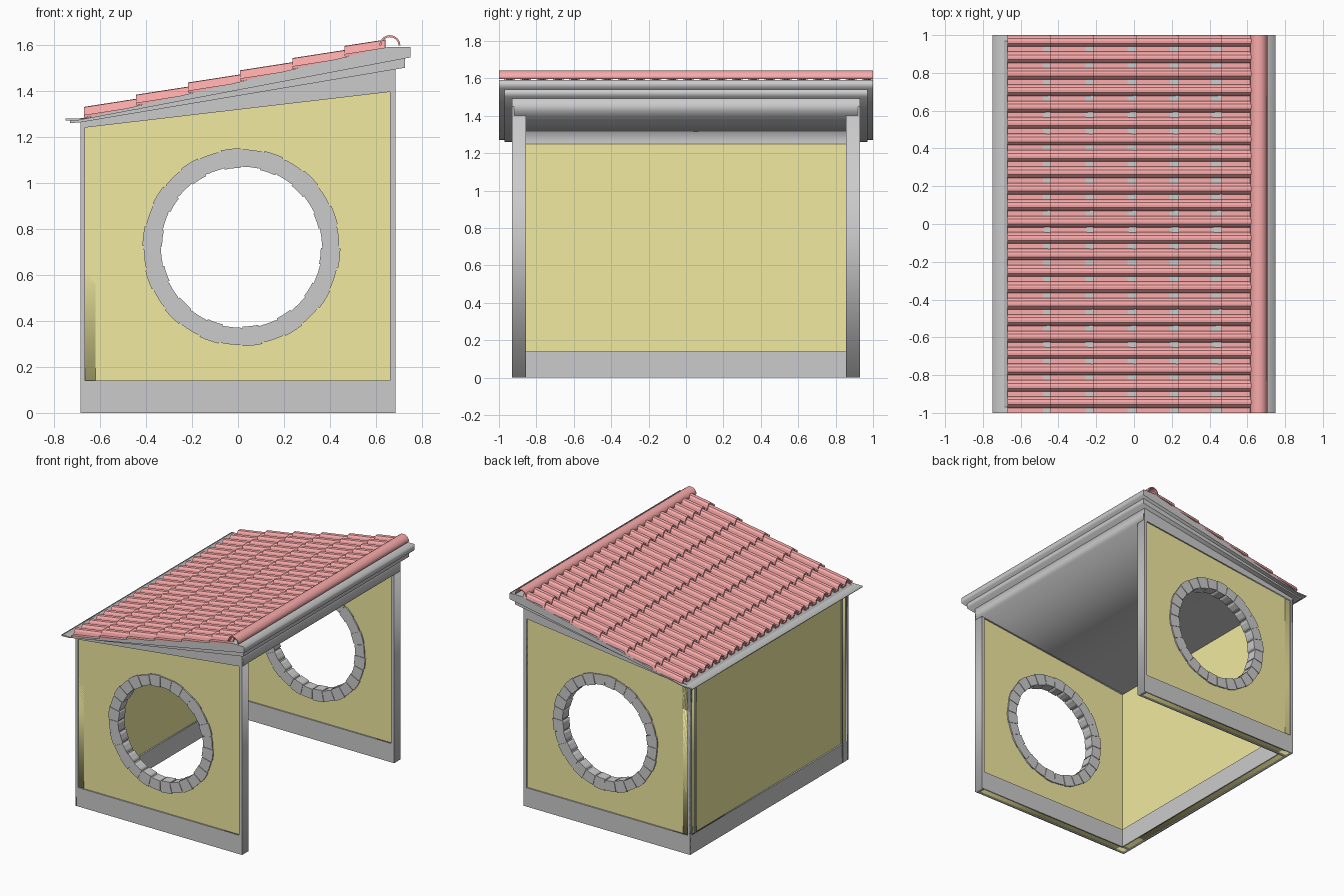
import bpy, bmesh
from math import pi, sin, cos

if "Cube" in bpy.data.objects:
    bpy.data.objects.remove(bpy.data.objects["Cube"])

def material(name, rgb):
    m = bpy.data.materials.new(name)
    m.diffuse_color = (*rgb, 1)
    m.use_nodes = True
    m.node_tree.nodes["Principled BSDF"].inputs["Base Color"].default_value = m.diffuse_color
    return m

YELLOW = material("yellow_plaster", (0.88, 0.82, 0.35))
RED = material("red_tile", (0.95, 0.40, 0.40))

def add_mesh(name, mesh, mat=None):
    ob = bpy.data.objects.new(name, mesh)
    bpy.context.collection.objects.link(ob)
    if mat:
        mesh.materials.clear()
        mesh.materials.append(mat)
    return ob

def extrude(name, loops, a, b, axis="y", mat=None):
    """Fill 2D loops (inner ones become holes) and extrude from a to b along y or x."""
    cu = bpy.data.curves.new(name, "CURVE")
    cu.dimensions, cu.fill_mode, cu.extrude = "2D", "BOTH", (b - a) / 2
    for pts in loops:
        sp = cu.splines.new("POLY")
        sp.points.add(len(pts) - 1)
        for p, (u, v) in zip(sp.points, pts):
            p.co = (u, v, 0, 1)
        sp.use_cyclic_u = True
    tmp = bpy.data.objects.new(name + "_curve", cu)
    bpy.context.collection.objects.link(tmp)
    bpy.context.view_layer.update()
    dg = bpy.context.evaluated_depsgraph_get()
    me = bpy.data.meshes.new_from_object(tmp.evaluated_get(dg))
    bpy.data.objects.remove(tmp)
    bm = bmesh.new()
    bm.from_mesh(me)
    bmesh.ops.remove_doubles(bm, verts=bm.verts, dist=1e-5)
    bmesh.ops.recalc_face_normals(bm, faces=bm.faces)
    bm.to_mesh(me)
    bm.free()
    ob = add_mesh(name, me, mat)
    mid = (a + b) / 2
    ob.rotation_euler = (pi / 2, 0, 0 if axis == "y" else pi / 2)
    ob.location = (0, mid, 0) if axis == "y" else (mid, 0, 0)
    return ob

def rect(u0, u1, v0, v1):
    return [(u0, v0), (u1, v0), (u1, v1), (u0, v1)]

CX, CZ = 0.015, 0.72          # round window centre

def arc(r, a0, a1, n):
    return [(CX + r * cos(a0 + (a1 - a0) * i / n), CZ + r * sin(a0 + (a1 - a0) * i / n))
            for i in range(n + 1)]

def circle(r, n=72):
    return arc(r, 0, 2 * pi * (n - 1) / n, n - 1)

# Side walls: yellow core, grey frames on both faces, round stone window
outline = [(-0.685, 0), (0.685, 0), (0.685, 1.40), (-0.685, 1.24)]
opening = [(-0.665, 0.14), (0.66, 0.14), (0.66, 1.395), (-0.665, 1.24)]
frame_outline = [(-0.685, 0), (0.685, 0), (0.685, 1.45), (-0.685, 1.255)]
core = [(-0.675, 0.008), (0.67, 0.008), (0.67, 1.40), (-0.675, 1.245)]
stones, n = [], 28
for i in range(n):
    a = 2 * pi * i / n
    gap = 0.012
    r0, r1 = (0.345, 0.43) if i % 2 else (0.35, 0.425)
    stones.append(arc(r0, a + gap, a + 2 * pi / n - gap, 3)
                  + arc(r1, a + 2 * pi / n - gap, a + gap, 3))
for s, side in ((-1, "front"), (1, "rear")):
    def span(d0, d1):
        return sorted((s * d0, s * d1))
    extrude(side + "_wall_panel", [core, circle(0.39)], *span(0.865, 0.92), mat=YELLOW)
    extrude(side + "_outer_frame", [frame_outline, opening], *span(0.92, 0.93))
    extrude(side + "_inner_frame", [outline, opening], *span(0.855, 0.865))
    extrude(side + "_end_post", [rect(0.66, 0.685, 0, 1.40)], *span(0.855, 0.93))
    extrude(side + "_window_ring", [circle(0.424), circle(0.352)], *span(0.859, 0.926))
    extrude(side + "_window_stones", stones, *span(0.855, 0.93))

# Back wall: yellow core with outer frame and inner skirting
extrude("back_wall_panel", [rect(-0.92, 0.92, 0.008, 1.25)], -0.675, -0.62, "x", YELLOW)
extrude("back_frame", [rect(-0.93, 0.93, 0, 1.255), rect(-0.91, 0.91, 0.14, 1.24)],
        -0.685, -0.675, "x")
extrude("back_skirting", [rect(-0.86, 0.86, 0, 0.14)], -0.62, -0.61, "x")

# Wedge-shaped roof layers, each wider than the one below
extrude("roof_beam", [[(-0.685, 1.24), (0.685, 1.40), (0.685, 1.50), (-0.685, 1.264)]],
        -0.93, 0.93)
extrude("lower_cornice", [[(-0.73, 1.26), (-0.69, 1.262), (0.725, 1.50),
                           (0.725, 1.545), (-0.73, 1.272)]], -0.97, 0.97)
extrude("upper_cornice", [[(-0.75, 1.27), (-0.69, 1.272), (0.75, 1.545), (0.75, 1.59),
                           (0.65, 1.59), (-0.67, 1.28), (-0.75, 1.28)]], -1, 1)

# Roof tiles: six overlapping courses of rolls and pans
COLS = 23
pitch = 2 / COLS
unit = [(0, -0.035), (0.30, -0.035), (0.37, -0.014), (0.50, -0.002),
        (0.65, 0), (0.80, -0.002), (0.93, -0.014)]
section = [(-1 + (c + t) * pitch, h) for c in range(COLS) for t, h in unit] + [(1, -0.035)]
bm = bmesh.new()
for k in range(6):
    x0, z0 = -0.67 + 0.2265 * k, 1.33 + 0.053 * k
    x1 = min(x0 + 0.25, 0.64)
    z1 = z0 + 0.155 * (x1 - x0)
    lo = [bm.verts.new((x0, y, z0 + h)) for y, h in section]
    hi = [bm.verts.new((x1, y, z1 + h)) for y, h in section]
    for i in range(len(section) - 1):
        bm.faces.new((lo[i], hi[i], hi[i + 1], lo[i + 1]))
me = bpy.data.meshes.new("roof_tiles")
bm.to_mesh(me)
bm.free()
tiles = add_mesh("roof_tiles", me, RED)
sol = tiles.modifiers.new("thickness", "SOLIDIFY")
sol.thickness, sol.offset = 0.012, -1

# Curved ridge cap along the high edge
def cap(r, rz, n=8):
    return [(0.66 + r * cos(pi * i / n), 1.597 + rz * sin(pi * i / n)) for i in range(n + 1)]
extrude("ridge_cap", [cap(0.046, 0.045) + cap(0.038, 0.036)[::-1]], -1, 1, mat=RED)
